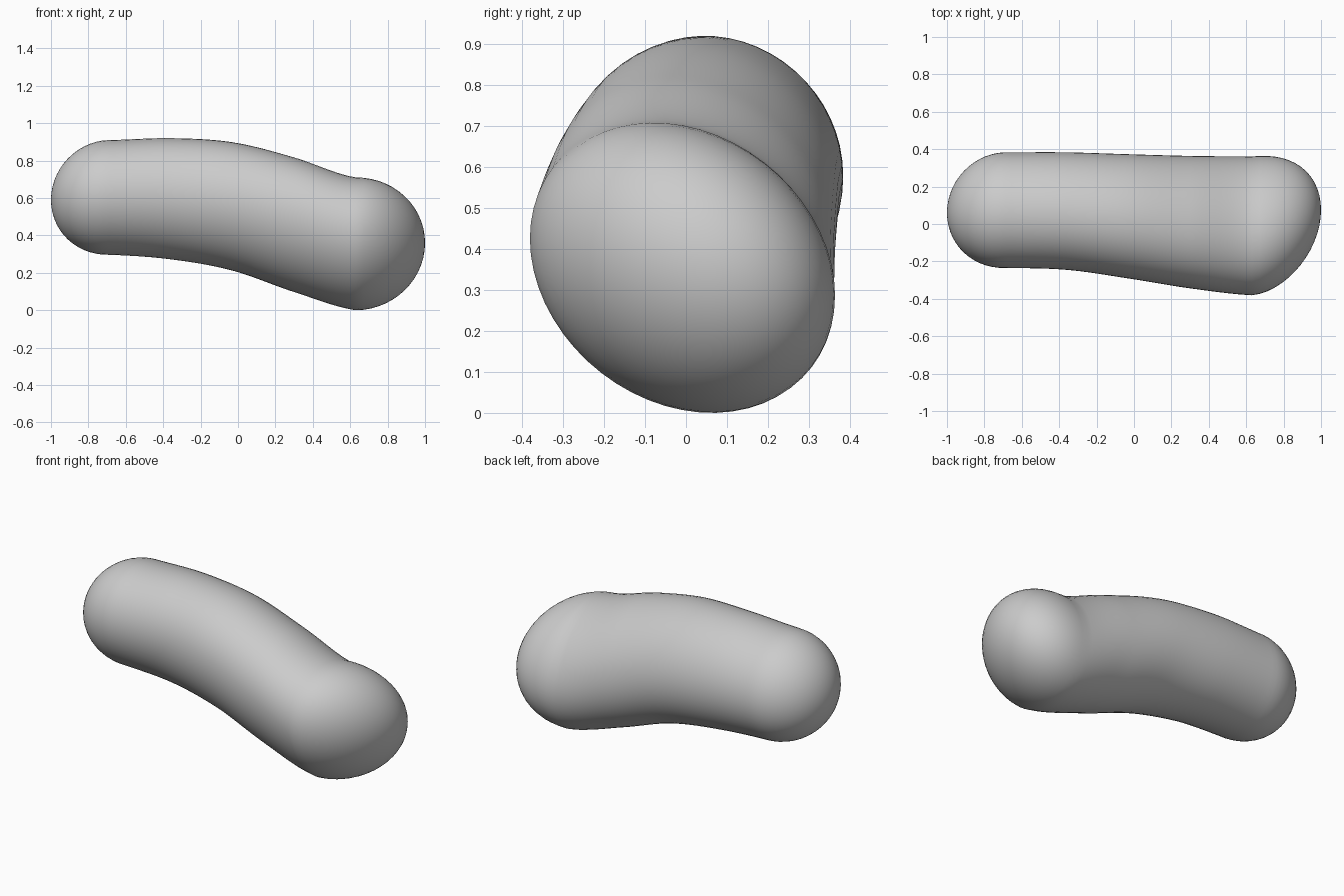
import bpy, bmesh, math

if "Cube" in bpy.data.objects:
    bpy.data.objects.remove(bpy.data.objects["Cube"])

SIDES = 56
# Sections along x: x, centre y, centre z, half width, half height, ellipse lean
SECTIONS = [
    (-0.69, 0.074, 0.603, 0.309, 0.307, -0.06),
    (-0.36, 0.069, 0.596, 0.314, 0.324, -0.08),
    (-0.03, 0.041, 0.555, 0.332, 0.343, -0.10),
    (0.30, 0.010, 0.457, 0.354, 0.360, -0.15),
    (0.63, -0.010, 0.355, 0.371, 0.355, -0.20),
]


def spline(a, b, c, d, t):
    return 0.5 * (2 * b + (c - a) * t + (2 * a - 5 * b + 4 * c - d) * t ** 2
                  + (3 * b - a - 3 * c + d) * t ** 3)


def body_sections(steps=10):
    pts = [SECTIONS[0]] + SECTIONS + [SECTIONS[-1]]
    out = []
    for i in range(len(SECTIONS) - 1):
        p = pts[i:i + 4]
        for s in range(steps):
            t = s / steps
            sec = [spline(*v, t) for v in zip(*p)]
            sec[0] = p[1][0] + (p[2][0] - p[1][0]) * t
            out.append(sec)
    return out + [list(SECTIONS[-1])]


def cap_sections(sec, tip, steps=14):
    """Rounded end whose centre drifts towards the tip."""
    x, y, z, w, h, lean = sec
    out = []
    for i in range(1, steps):
        a = math.pi / 2 * i / steps
        s, c = math.sin(a), math.cos(a)
        k = s ** 1.3
        out.append((x + (tip[0] - x) * s, y + (tip[1] - y) * k,
                    z + (tip[2] - z) * k, w * c, h * c, lean))
    return out


LEFT_TIP, RIGHT_TIP = (-1.0, 0.06, 0.59), (1.0, 0.075, 0.36)
sections = (cap_sections(SECTIONS[0], LEFT_TIP)[::-1] + body_sections()
            + cap_sections(SECTIONS[-1], RIGHT_TIP))

# Loft the rings and close both ends
bm = bmesh.new()
rings = []
for x, y, z, w, h, lean in sections:
    angles = [2 * math.pi * i / SIDES for i in range(SIDES)]
    rings.append([bm.verts.new((x, y + w * math.cos(a), z + h * math.sin(a + lean)))
                  for a in angles])
for r0, r1 in zip(rings, rings[1:]):
    for i in range(SIDES):
        j = (i + 1) % SIDES
        bm.faces.new((r0[i], r0[j], r1[j], r1[i]))
for ring, tip in ((rings[0], LEFT_TIP), (rings[-1], RIGHT_TIP)):
    v = bm.verts.new(tip)
    for i in range(SIDES):
        bm.faces.new((ring[i], ring[(i + 1) % SIDES], v))
bmesh.ops.recalc_face_normals(bm, faces=bm.faces)
for f in bm.faces:
    f.smooth = True

mesh = bpy.data.meshes.new("bent_capsule")
bm.to_mesh(mesh)
bm.free()
bpy.context.collection.objects.link(bpy.data.objects.new("bent_capsule", mesh))
